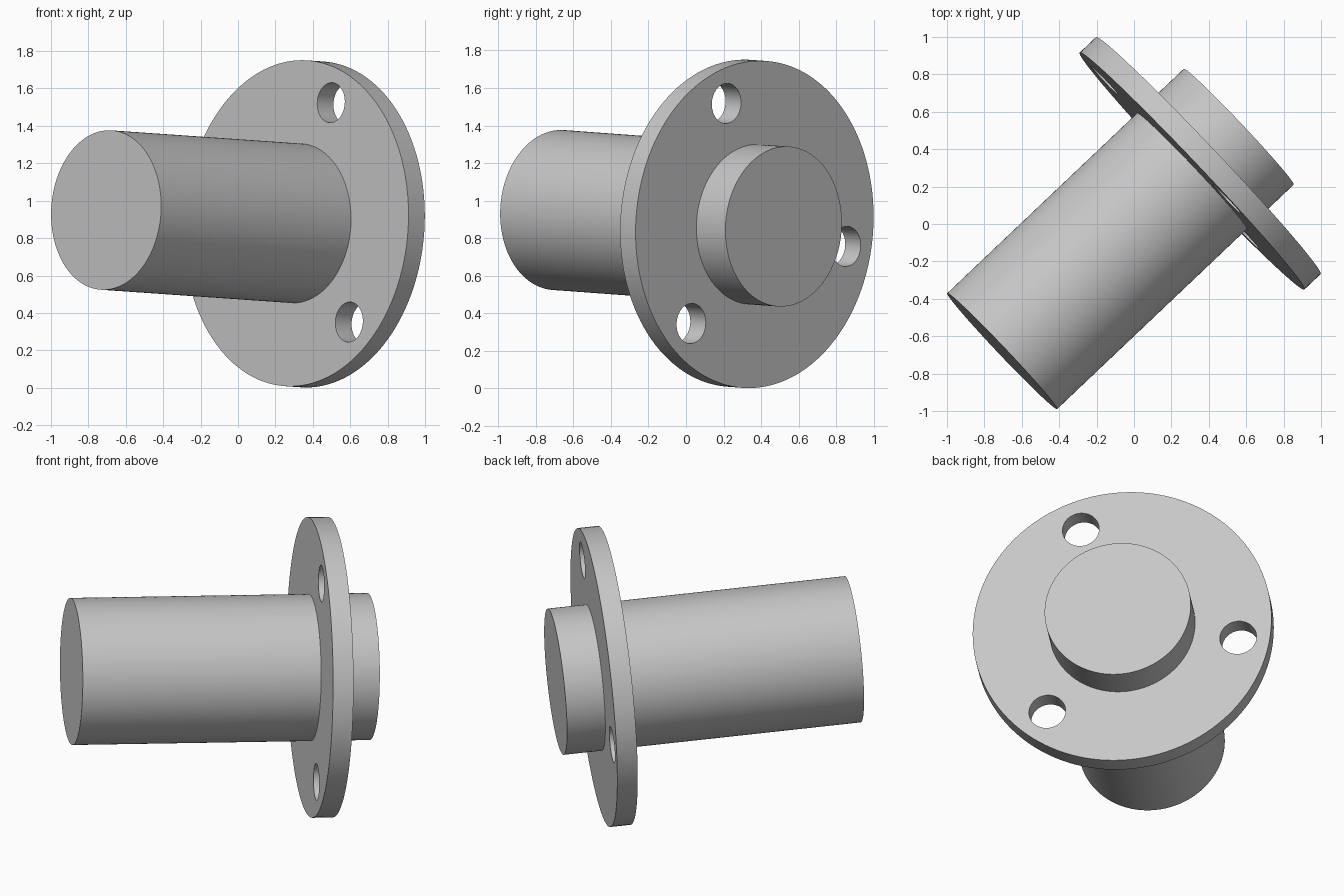
import bpy
import bmesh
from math import cos, sin, radians, tau
from mathutils import Matrix, Vector

cube = bpy.data.objects.get("Cube")
if cube:
    bpy.data.objects.remove(cube, do_unlink=True)

SEGMENTS = 128
START = Vector((-0.705, -0.68, 0.95))   # centre of the long barrel's end face
END = Vector((0.56, 0.52, 0.862))       # centre of the short spigot's end face
SHAFT_R, FLANGE_R = 0.427, 0.873
FLANGE_NEAR, FLANGE_FAR = 1.401, 1.521  # distances along the axis
HOLE_R, HOLE_CIRCLE = 0.107, 0.688

grey = bpy.data.materials.new("plain grey")
grey.use_nodes = True
colour = (0.57, 0.57, 0.57, 1)
grey.diffuse_color = colour
grey.node_tree.nodes["Principled BSDF"].inputs["Base Color"].default_value = colour

# Frame of the part: local z runs along the shaft, local x is level
axis = (END - START).normalized()
side = axis.cross(Vector((0, 0, 1))).normalized()
up = side.cross(axis)
# local y points down so that the frame stays right-handed
frame = Matrix.Translation(START) @ Matrix((side, -up, axis)).transposed().to_4x4()


def turned(name, profile, centre=(0, 0)):
    """Closed solid of revolution from (radius, distance) points."""
    bm = bmesh.new()
    rings = []
    for r, d in profile:
        rings.append([bm.verts.new((centre[0] + r * cos(tau * i / SEGMENTS),
                                    centre[1] + r * sin(tau * i / SEGMENTS), d))
                      for i in range(SEGMENTS)])
    for a, b in zip(rings, rings[1:]):
        for i in range(SEGMENTS):
            j = (i + 1) % SEGMENTS
            bm.faces.new((a[i], a[j], b[j], b[i]))
    bm.faces.new(rings[0][::-1])
    bm.faces.new(rings[-1])
    bmesh.ops.recalc_face_normals(bm, faces=bm.faces)
    mesh = bpy.data.meshes.new(name)
    bm.to_mesh(mesh)
    bm.free()
    mesh.materials.append(grey)
    obj = bpy.data.objects.new(name, mesh)
    bpy.context.collection.objects.link(obj)
    obj.matrix_world = frame
    return obj


# Barrel, flange and spigot turned as one piece
body = turned("flanged_shaft", [
    (SHAFT_R, 0), (SHAFT_R, FLANGE_NEAR),
    (FLANGE_R, FLANGE_NEAR), (FLANGE_R, FLANGE_FAR),
    (SHAFT_R, FLANGE_FAR), (SHAFT_R, (END - START).length)])

# Three bolt holes drilled through the flange
cutters = []
for k in range(3):
    angle = -radians(69.8 + 120 * k)
    cutter = turned(f"hole_cutter_{k + 1}",
                    [(HOLE_R, FLANGE_NEAR - 0.1), (HOLE_R, FLANGE_FAR + 0.1)],
                    (HOLE_CIRCLE * cos(angle), HOLE_CIRCLE * sin(angle)))
    cutter.hide_render = True
    cutters.append(cutter)
    drill = body.modifiers.new(f"bolt_hole_{k + 1}", "BOOLEAN")
    drill.operation = "DIFFERENCE"
    drill.solver = "EXACT"
    drill.object = cutter

bpy.ops.object.select_all(action="DESELECT")
body.select_set(True)
bpy.context.view_layer.objects.active = body
bpy.context.view_layer.update()
for modifier in list(body.modifiers):
    bpy.ops.object.modifier_apply(modifier=modifier.name)
for cutter in cutters:
    bpy.data.objects.remove(cutter, do_unlink=True)
bpy.ops.object.shade_smooth_by_angle(angle=radians(30))
